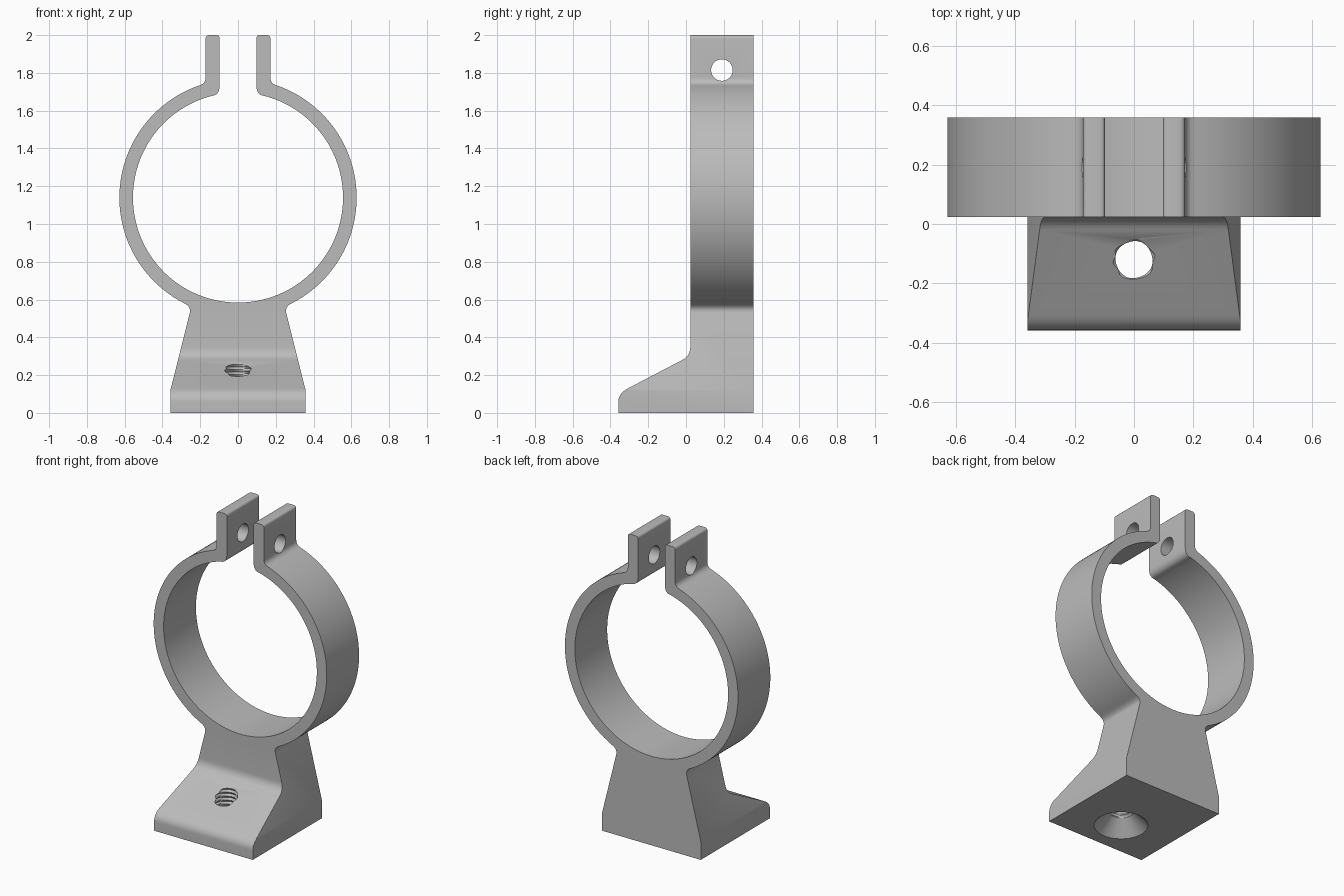
import bpy, bmesh, math
from math import sin, cos, pi, radians
from mathutils import Matrix

if "Cube" in bpy.data.objects:
    bpy.data.objects.remove(bpy.data.objects["Cube"])

RING_Z, R_IN, R_OUT = 1.14, 0.556, 0.628

grey = bpy.data.materials.new("satin_grey")
grey.diffuse_color = (0.5, 0.5, 0.5, 1)
grey.use_nodes = True
grey.node_tree.nodes["Principled BSDF"].inputs["Base Color"].default_value = grey.diffuse_color


def make_object(name, bm):
    bmesh.ops.recalc_face_normals(bm, faces=bm.faces)
    mesh = bpy.data.meshes.new(name)
    bm.to_mesh(mesh)
    bm.free()
    mesh.materials.append(grey)
    ob = bpy.data.objects.new(name, mesh)
    bpy.context.collection.objects.link(ob)
    return ob


def extrude(name, pts, vec):
    """Solid from a closed outline swept along vec."""
    bm = bmesh.new()
    face = bm.faces.new([bm.verts.new(p) for p in pts])
    out = bmesh.ops.extrude_face_region(bm, geom=[face])
    verts = [g for g in out["geom"] if isinstance(g, bmesh.types.BMVert)]
    bmesh.ops.translate(bm, verts=verts, vec=vec)
    return make_object(name, bm)


def bend(p0, c, p1, n=7):
    """Rounded corner from p0 to p1 around corner c."""
    return [tuple((1 - t) ** 2 * a + 2 * t * (1 - t) * b + t * t * d
                  for a, b, d in zip(p0, c, p1))
            for t in [i / n for i in range(n + 1)]]


def arc(r, a0, a1, n):
    return [(r * cos(a), RING_Z + r * sin(a))
            for a in [radians(a0 + (a1 - a0) * i / n) for i in range(n + 1)]]


def cut(target, tool, operation):
    tool.hide_render = True
    tool.hide_set(True)
    mod = target.modifiers.new(tool.name, 'BOOLEAN')
    mod.operation, mod.object, mod.solver = operation, tool, 'EXACT'


# Front outline: foot, flared web, split ring and clamp ear, then mirrored
outer = arc(R_OUT, -63, 71.4, 64)
inner = arc(R_IN, 75.4, -90, 80)
half = [(0.358, 0), (0.358, 0.12)]
half += bend((0.255, 0.53), (0.247, 0.562), outer[0])
half += outer[1:-1]
half += bend(outer[-1], (0.172, 1.745), (0.172, 1.775))
half += bend((0.172, 1.98), (0.172, 2.0), (0.152, 2.0), 5)
half += bend((0.115, 2.0), (0.097, 2.0), (0.097, 1.98), 5)
half += bend((0.097, 1.735), (0.097, 1.68), inner[0])
half += inner[1:]
outline = half + [(-x, z) for x, z in reversed(half[:-1])]
bracket = extrude("clamp_bracket", [(x, -0.5, z) for x, z in outline], (0, 1, 0))

# Side outline: sloping toe in front of the upright band
side = [(0.358, -0.1), (0.358, 2.1), (0.023, 2.1)]
side += bend((0.023, 0.35), (0.023, 0.302), (-0.02, 0.28))
side += bend((-0.305, 0.131), (-0.358, 0.104), (-0.358, 0.06))
side += [(-0.358, -0.1)]
cut(bracket, extrude("side_shape", [(-0.8, y, z) for y, z in side], (1.6, 0, 0)), 'INTERSECT')

# Bolt hole through both ears
bm = bmesh.new()
bmesh.ops.create_cone(bm, cap_ends=True, segments=40, radius1=0.057, radius2=0.057, depth=1,
                      matrix=Matrix.Translation((0, 0.19, 1.815)) @ Matrix.Rotation(pi / 2, 4, 'Y'))
cut(bracket, make_object("bolt_hole", bm), 'DIFFERENCE')

# Countersink under the foot
bm = bmesh.new()
bmesh.ops.create_cone(bm, cap_ends=True, segments=48, radius1=0.18, radius2=0.05, depth=0.13,
                      matrix=Matrix.Translation((0, -0.12, 0.045)))
cut(bracket, make_object("countersink", bm), 'DIFFERENCE')

# Threaded hole: radius follows a helical triangle wave
bm = bmesh.new()
SEG, PITCH, STEPS = 32, 0.026, 52
rows = []
for j in range(STEPS + 1):
    z = 0.06 + j * PITCH / 4
    row = []
    for i in range(SEG):
        a = 2 * pi * i / SEG
        wave = abs(2 * ((z / PITCH - i / SEG) % 1) - 1)
        r = 0.061 + 0.012 * wave
        row.append(bm.verts.new((r * cos(a), -0.12 + r * sin(a), z)))
    rows.append(row)
for lo, hi in zip(rows, rows[1:]):
    for i in range(SEG):
        k = (i + 1) % SEG
        bm.faces.new((lo[i], lo[k], hi[k]))
        bm.faces.new((lo[i], hi[k], hi[i]))
bm.faces.new(rows[0])
bm.faces.new(rows[-1])
cut(bracket, make_object("threaded_hole", bm), 'DIFFERENCE')

# Apply the cuts, drop the helpers and shade
bpy.context.view_layer.objects.active = bracket
bracket.select_set(True)
for mod in list(bracket.modifiers):
    bpy.ops.object.modifier_apply(modifier=mod.name)
for ob in list(bpy.data.objects):
    if ob != bracket:
        bpy.data.objects.remove(ob)
bpy.ops.object.shade_smooth_by_angle(angle=radians(30))
